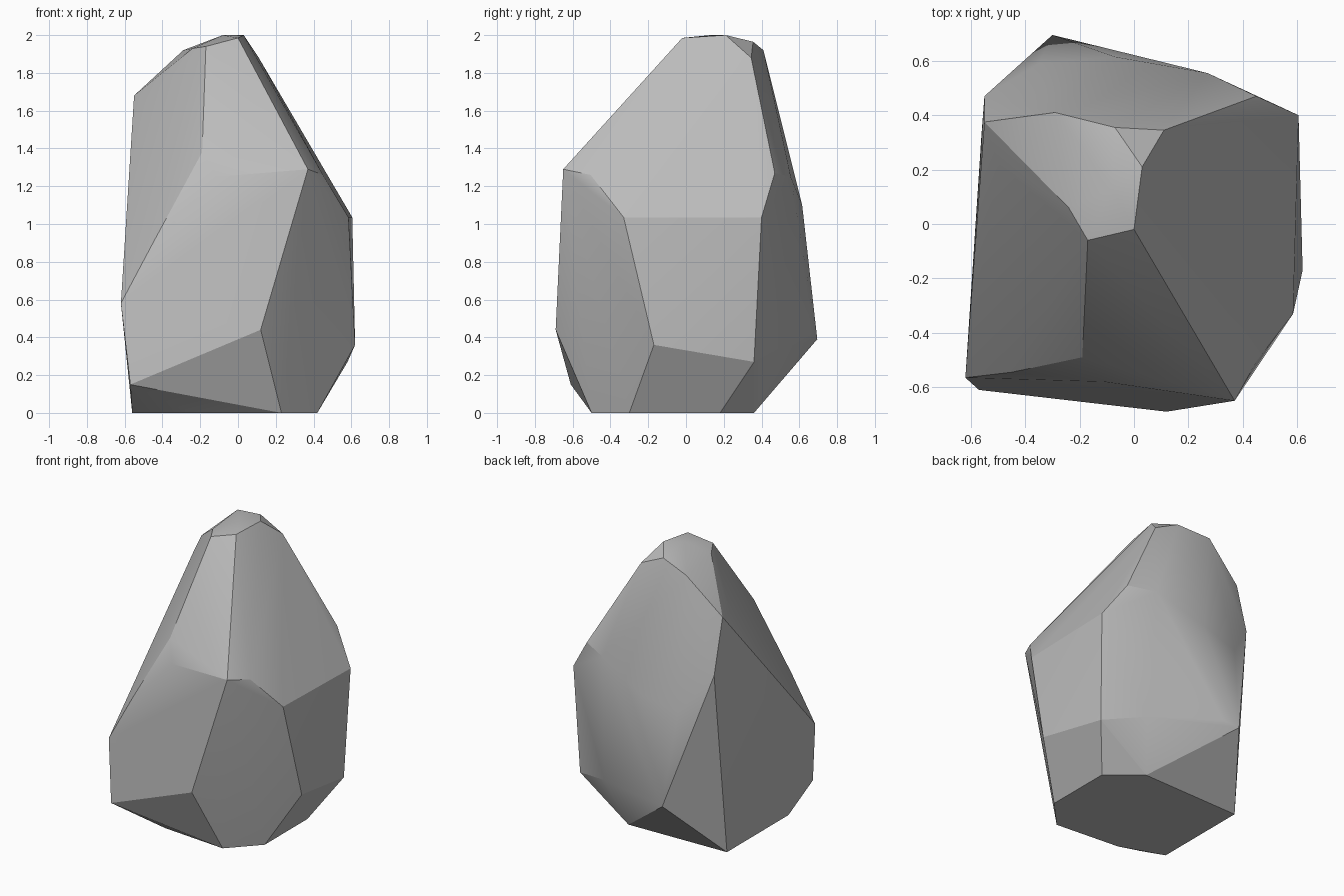
import bpy
import bmesh
import math

# Start without the default cube
default_cube = bpy.data.objects.get("Cube")
if default_cube:
    bpy.data.objects.remove(default_cube, do_unlink=True)


def make_material(name, colour):
    material = bpy.data.materials.new(name)
    material.use_nodes = True
    material.diffuse_color = colour
    shader = material.node_tree.nodes["Principled BSDF"]
    shader.inputs["Base Color"].default_value = colour
    shader.inputs["Roughness"].default_value = 0.9
    return material


# Corners of the stone, grouped from the peak down to the ground
peak = [
    (0, -.02, 1.985), (-.17, -.06, 1.94), (-.24, .06, 1.93), (.03, .21, 2),
    (-.08, .13, 2), (.11, .345, 1.88), (-.07, .355, 1.965), (-.29, .41, 1.92),
]
shoulder = [
    (-.5, .225, 1.65), (-.55, .375, 1.68), (-.55, .47, 1.3),
    (.45, .47, 1.27), (.45, -.505, 1.26), (.37, -.65, 1.29),
    (-.19, -.49, 1.38), (-.11, -.58, 1.25), (.27, .555, 1.25),
]
waist = [
    (.585, -.33, 1.035), (.605, .4, 1.035), (-.07, .615, 1.1),
    (-.35, .59, 1.03), (-.45, -.545, .9), (-.62, -.565, .58),
]
hip = [
    (.12, -.69, .44), (-.22, -.64, .435), (-.57, -.61, .15),
    (.62, -.17, .36), (.58, .36, .27), (.3, .49, .34),
    (-.19, .665, .42), (-.3, .695, .39),
]
foot = [
    (.23, -.5), (.42, -.3), (.42, .18), (.2, .36),
    (-.56, .34), (-.56, -.35), (-.25, -.46),
]


def build_boulder(name, corners, material):
    """Wrap the corners in a faceted skin and merge nearly flat facets."""
    bm = bmesh.new()
    for corner in corners:
        bm.verts.new(corner)
    hull = bmesh.ops.convex_hull(bm, input=bm.verts)
    leftovers = set(hull["geom_interior"] + hull["geom_unused"])
    loose = [item for item in leftovers if isinstance(item, bmesh.types.BMVert)]
    bmesh.ops.delete(bm, geom=loose, context="VERTS")
    bmesh.ops.dissolve_limit(
        bm, angle_limit=math.radians(3), verts=bm.verts, edges=bm.edges
    )
    bmesh.ops.recalc_face_normals(bm, faces=bm.faces)
    mesh = bpy.data.meshes.new(name)
    bm.to_mesh(mesh)
    bm.free()
    mesh.materials.append(material)
    boulder = bpy.data.objects.new(name, mesh)
    bpy.context.collection.objects.link(boulder)
    return boulder


stone_grey = make_material("stone_grey", (.5, .5, .5, 1))
ground_corners = [(x, y, 0) for x, y in foot]
boulder = build_boulder(
    "boulder", peak + shoulder + waist + hip + ground_corners, stone_grey
)

# Blend shallow creases and keep the chiselled edges crisp
bpy.ops.object.select_all(action="DESELECT")
boulder.select_set(True)
bpy.context.view_layer.objects.active = boulder
bpy.ops.object.shade_smooth_by_angle(angle=math.radians(20))
